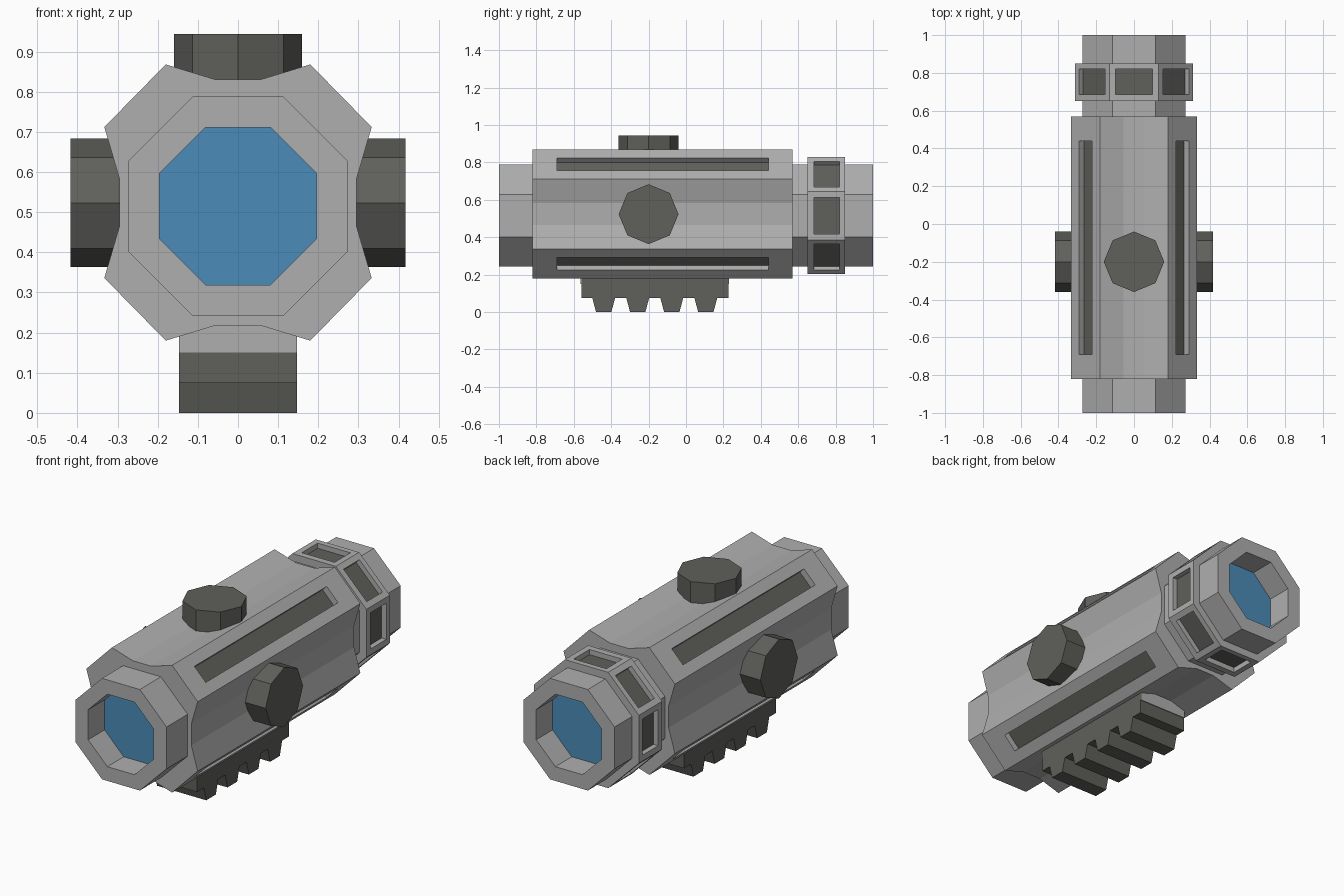
import bpy, bmesh, math
from mathutils import Vector, Matrix

if "Cube" in bpy.data.objects:
    bpy.data.objects.remove(bpy.data.objects["Cube"])


def mat(name, rgb):
    m = bpy.data.materials.new(name)
    m.diffuse_color = (*rgb, 1)
    m.use_nodes = True
    m.node_tree.nodes["Principled BSDF"].inputs["Base Color"].default_value = m.diffuse_color
    return m


GREY = mat("light_grey", (0.43, 0.43, 0.43))
DARK = mat("dark_grey", (0.115, 0.118, 0.105))
BLUE = mat("blue_glass", (0.07, 0.26, 0.48))


def finish(bm, name, mats):
    bmesh.ops.recalc_face_normals(bm, faces=bm.faces)
    me = bpy.data.meshes.new(name)
    bm.to_mesh(me)
    bm.free()
    for m in mats:
        me.materials.append(m)
    ob = bpy.data.objects.new(name, me)
    bpy.context.collection.objects.link(ob)
    return ob


def octagon(apothem, cz):
    r = apothem / math.cos(math.pi / 8)
    return [(r * math.cos(math.pi / 8 + i * math.pi / 4),
             cz + r * math.sin(math.pi / 8 + i * math.pi / 4)) for i in range(8)]


def pocketed_prism(name, prof, y0, y1, cz, pockets, side, ya, yb, depth):
    """Prism along y; the listed sides get a rectangular pocket with dark floor."""
    bm = bmesh.new()
    fr = [bm.verts.new((x, y0, z)) for x, z in prof]
    bk = [bm.verts.new((x, y1, z)) for x, z in prof]
    bm.faces.new(fr)
    bm.faces.new(bk)
    n = len(prof)
    for i in range(n):
        j = (i + 1) % n
        quad = [fr[i], fr[j], bk[j], bk[i]]
        if i not in pockets:
            bm.faces.new(quad)
            continue
        a, b = fr[i].co, fr[j].co
        t = (b - a).normalized()
        out = t.cross(Vector((0, 1, 0)))
        if out.dot((a + b) / 2 - Vector((0, y0, cz))) < 0:
            out = -out
        rim = []
        for p, s, y in ((a, side, ya), (b, -side, ya), (b, -side, yb), (a, side, yb)):
            q = p + t * s
            q.y = y
            rim.append(q)
        top = [bm.verts.new(q) for q in rim]
        low = [bm.verts.new(q - out * depth) for q in rim]
        for k in range(4):
            m = (k + 1) % 4
            bm.faces.new((quad[k], quad[m], top[m], top[k]))
            bm.faces.new((top[k], top[m], low[m], low[k]))
        bm.faces.new(low).material_index = 1
    return finish(bm, name, [GREY, DARK])


# Octagonal tube with recessed lenses at both ends
bm = bmesh.new()
loops = []
for a, y in ((0.196, -0.86), (0.196, -1), (0.273, -1), (0.273, 1), (0.196, 1), (0.196, 0.86)):
    loops.append([bm.verts.new((x, y, z)) for x, z in octagon(a, 0.515)])
for l0, l1 in zip(loops, loops[1:]):
    for i in range(8):
        j = (i + 1) % 8
        bm.faces.new((l0[i], l0[j], l1[j], l1[i]))
for l in (loops[0], loops[-1]):
    bm.faces.new(l).material_index = 1
finish(bm, "scope_tube", [GREY, BLUE])

# Main housing: scooped sides, slotted chamfers
CZ = 0.524
quarter = [(0.295, 0.058), (0.333, 0.188), (0.18, 0.344), (0.055, 0.306)]
prof = quarter + [(-x, z) for x, z in reversed(quarter)]
prof += [(-x, -z) for x, z in quarter] + [(x, -z) for x, z in reversed(quarter)]
prof = [(x, CZ + z) for x, z in prof]
pocketed_prism("housing", prof, -0.82, 0.57, CZ, (1, 5, 9, 13), 0.061, -0.69, 0.44, 0.035)

# Adjustment ring with a grip pocket on every side
pocketed_prism("adjustment_ring", octagon(0.313, 0.515), 0.65, 0.85, 0.515,
               range(8), 0.032, 0.685, 0.82, 0.028)


# Octagonal knobs: one on top, one on each side
def knob(name, start, end):
    start, end = Vector(start), Vector(end)
    d = end - start
    bm = bmesh.new()
    bmesh.ops.create_cone(bm, cap_ends=True, segments=8, radius1=0.16, radius2=0.16, depth=d.length)
    rot = Matrix.Rotation(math.copysign(math.pi / 2, d.x), 4, 'Y') if abs(d.x) > 0.01 else Matrix()
    bmesh.ops.transform(bm, matrix=Matrix.Translation((start + end) / 2) @ rot, verts=bm.verts)
    finish(bm, name, [DARK])


knob("top_knob", (0, -0.2, 0.80), (0, -0.2, 0.944))
for s, label in ((1, "right"), (-1, "left")):
    knob(label + "_knob", (s * 0.27, -0.2, 0.523), (s * 0.417, -0.2, 0.523))


# Mounting rail: toothed profile extruded across x
def extrude_x(name, pts, half, material):
    bm = bmesh.new()
    f = bm.faces.new([bm.verts.new((-half, y, z)) for y, z in pts])
    ext = bmesh.ops.extrude_face_region(bm, geom=[f])["geom"]
    bmesh.ops.translate(bm, vec=(2 * half, 0, 0),
                        verts=[v for v in ext if isinstance(v, bmesh.types.BMVert)])
    finish(bm, name, [material])


pts = [(-0.56, 0.22), (-0.56, 0.075)]
for k in range(4):
    c = -0.44 + 0.182 * k
    pts += [(c - 0.061, 0.075), (c - 0.041, 0), (c + 0.041, 0), (c + 0.061, 0.075)]
pts += [(0.226, 0.075), (0.226, 0.22)]
extrude_x("mounting_rail", pts, 0.147, DARK)

# Light pads where the rail ends meet the housing
for y0, y1, label in ((-0.563, -0.55, "front"), (0.22, 0.23, "rear")):
    extrude_x(label + "_rail_pad", [(y0, 0.15), (y1, 0.15), (y1, 0.218), (y0, 0.218)], 0.1465, GREY)
